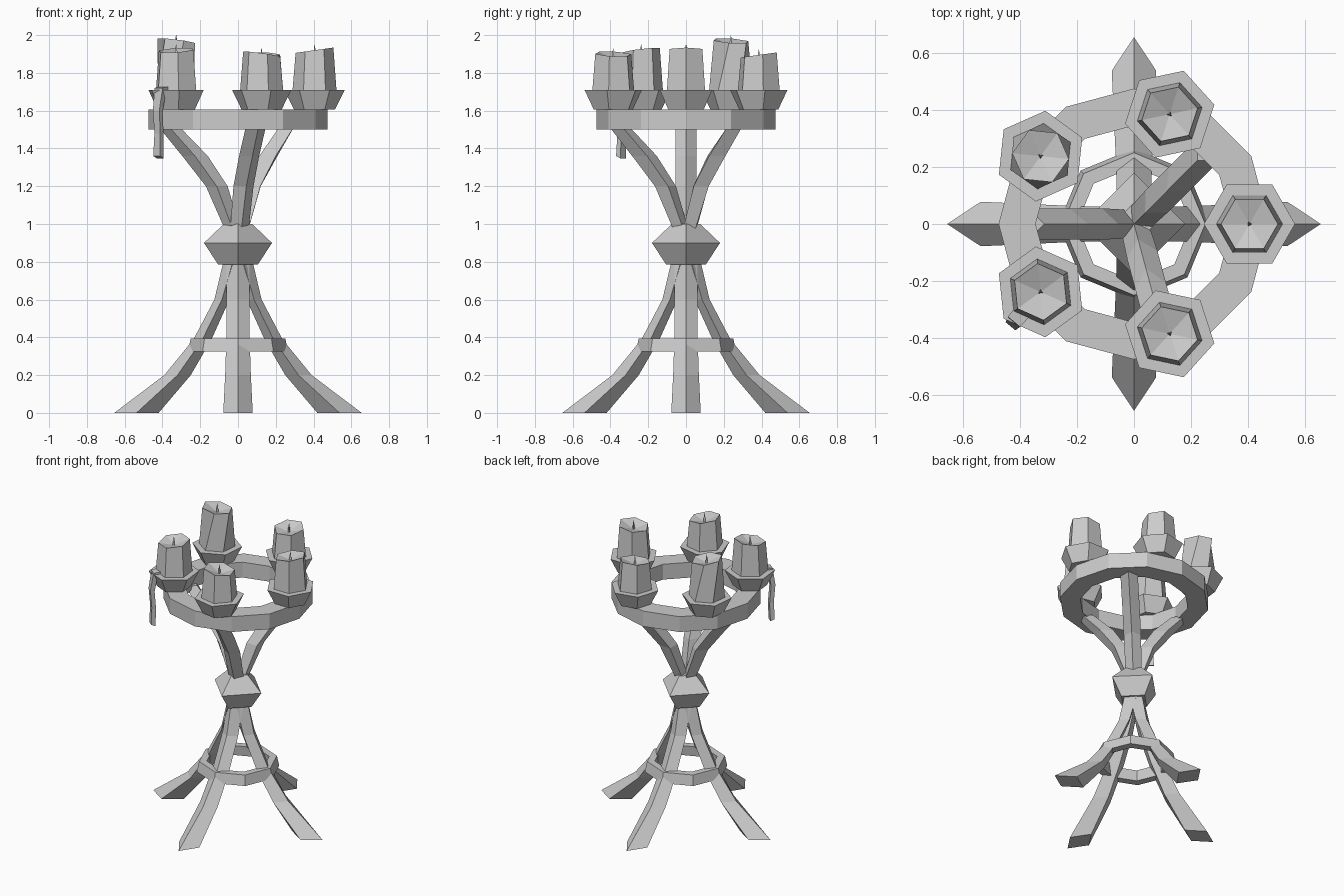
import bpy, bmesh
from math import sin, cos, pi, radians
from mathutils import Matrix, Vector

cube = bpy.data.objects.get("Cube")
if cube:
    bpy.data.objects.remove(cube, do_unlink=True)

grey = bpy.data.materials.new("plain_grey")
grey.use_nodes = True
grey.diffuse_color = (0.6, 0.6, 0.6, 1)
bsdf = grey.node_tree.nodes["Principled BSDF"]
bsdf.inputs["Base Color"].default_value = (0.6, 0.6, 0.6, 1)
bsdf.inputs["Roughness"].default_value = 0.8


def loft(name, loops, matrix=Matrix(), closed=False, dip=None):
    """Skin a stack of equal loops; cap the ends, or join last to first."""
    bm = bmesh.new()
    rows = [[bm.verts.new(matrix @ Vector(p)) for p in loop] for loop in loops]
    n = len(rows[0])
    pairs = list(zip(rows, rows[1:])) + ([(rows[-1], rows[0])] if closed else [])
    for low, high in pairs:
        for i in range(n):
            j = (i + 1) % n
            bm.faces.new((low[i], low[j], high[j], high[i]))
    if not closed:
        bm.faces.new(rows[0][::-1])
        if dip:
            centre = bm.verts.new(matrix @ Vector(dip))
            for i in range(n):
                bm.faces.new((rows[-1][i], rows[-1][(i + 1) % n], centre))
        else:
            bm.faces.new(rows[-1])
    bmesh.ops.recalc_face_normals(bm, faces=bm.faces)
    mesh = bpy.data.meshes.new(name)
    bm.to_mesh(mesh)
    bm.free()
    mesh.materials.append(grey)
    obj = bpy.data.objects.new(name, mesh)
    bpy.context.collection.objects.link(obj)
    return obj


def ngon(sides, r, z, turn=0.0):
    return [(r * cos(turn + 2 * pi * i / sides), r * sin(turn + 2 * pi * i / sides), z)
            for i in range(sides)]


def diamond_beam(name, stations, angle):
    """Curved beam of diamond section; stations are z, outer, inner, half width."""
    loops = [[(out, 0, z), ((out + inn) / 2, w, z), (inn, 0, z), ((out + inn) / 2, -w, z)]
             for z, out, inn, w in stations]
    return loft(name, loops, Matrix.Rotation(radians(angle), 4, 'Z'))


# Four splayed legs meeting under the hub
leg = [(0, .655, .42, .078), (.2, .39, .25, .068), (.39, .235, .14, .062),
       (.6, .125, .045, .06), (.79, .08, -.02, .06)]
for k in range(4):
    diamond_beam(f"leg_{k + 1}", leg, 90 * k)

# Brace ring around the legs
loft("brace_ring", [ngon(8, .265, .325), ngon(8, .25, .395),
                    ngon(8, .2, .395), ngon(8, .21, .325)], closed=True)

# Faceted hub
loft("hub", [ngon(4, .105, .785), ngon(4, .18, .9), ngon(4, .075, 1.0)])

# Three curved arms holding the top ring
arm = [(.95, .06, -.02, .05), (1.2, .17, .055, .055),
       (1.36, .295, .16, .055), (1.52, .425, .315, .055)]
for k, angle in enumerate((180, 45, -75)):
    diamond_beam(f"arm_{k + 1}", arm, angle)

# Top ring
loft("top_ring", [ngon(12, .475, 1.5), ngon(12, .475, 1.607),
                  ngon(12, .345, 1.607), ngon(12, .345, 1.5)], closed=True)

# Five cups, each with a candle and a wick: height, top twist, tilt direction
candles = [(1.92, 0, 0), (1.895, 0, 90), (1.97, 30, 180), (1.92, 0, 60), (1.9, 0, 200)]
for k, (height, twist, tilt) in enumerate(candles):
    place = Matrix.Rotation(2 * pi * k / 5, 4, 'Z') @ Matrix.Translation((.405, 0, 0))
    loft(f"cup_{k + 1}", [ngon(6, .108, 1.605), ngon(6, .16, 1.71)], place)
    local = radians(tilt - 72 * k)
    rim = [(x, y, z + .014 * cos(pi * i / 3 - local))
           for i, (x, y, z) in enumerate(ngon(6, .1, height, radians(twist)))]
    loft(f"candle_{k + 1}", [ngon(6, .117, 1.7), rim], place, dip=(0, 0, height - .03))
    loft(f"wick_{k + 1}", [ngon(3, .01, height - .035), ngon(3, .006, height),
                           ngon(3, .001, height + .03)], place)

# Wax drip spilling over one cup and hanging down
drip = [(.06, 1.73, .03), (.125, 1.72, .028), (.145, 1.6, .022),
        (.135, 1.48, .02), (.14, 1.36, .024)]
spill = Matrix.Translation((-.33, -.235, 0)) @ Matrix.Rotation(radians(-130), 4, 'Z')
loft("wax_drip", [[(r - .012, -w, z - .012), (r + .016, -w, z), (r + .016, w, z),
                   (r - .012, w, z - .012)] for r, z, w in drip], spill)
